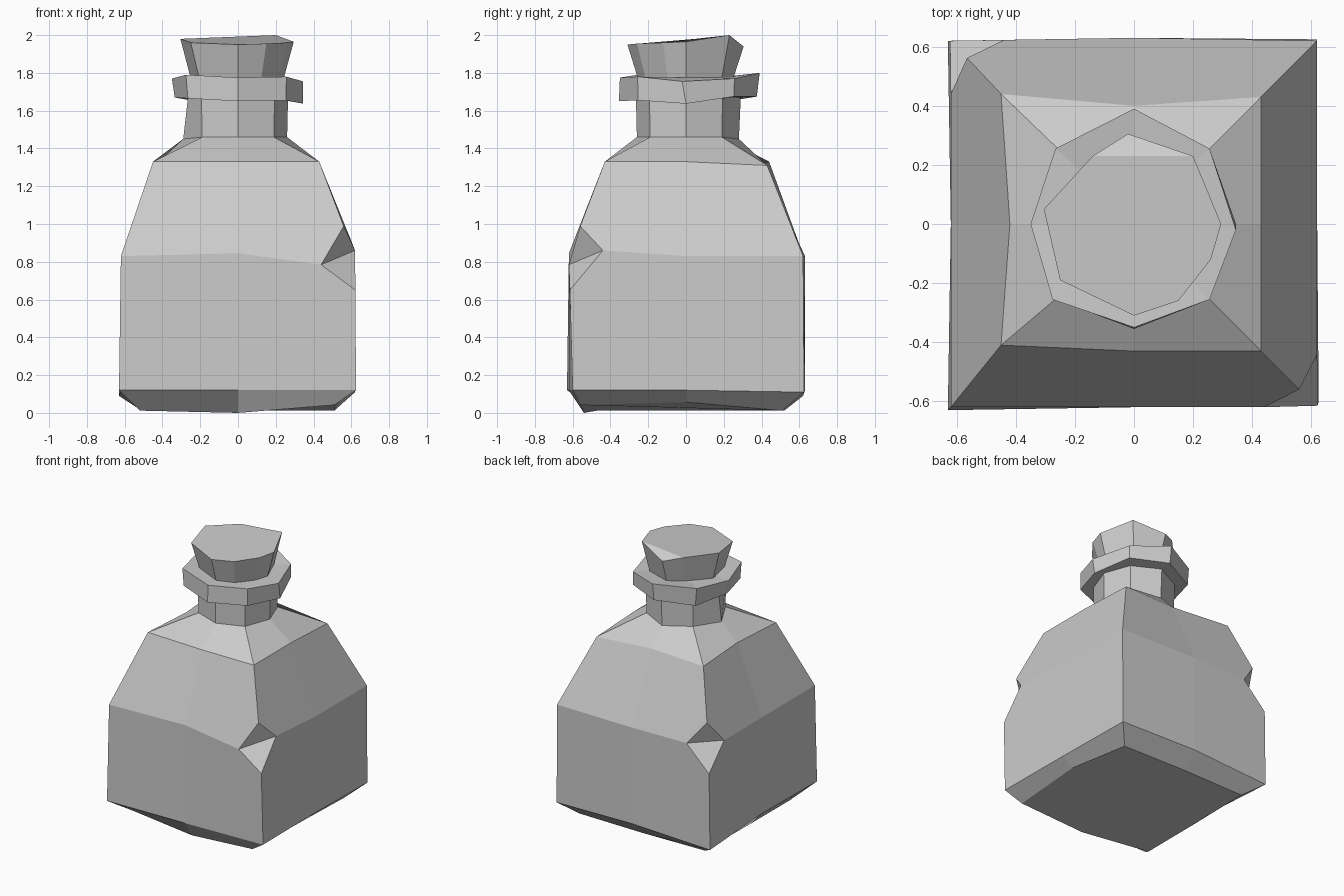
import bpy
import bmesh
from mathutils import Vector

cube = bpy.data.objects.get("Cube")
if cube:
    bpy.data.objects.remove(cube, do_unlink=True)

# One plain grey for the whole bottle
GREY = (0.604, 0.604, 0.604, 1.0)
stone_grey = bpy.data.materials.new("stone_grey")
stone_grey.use_nodes = True
stone_grey.diffuse_color = GREY
shader = next(n for n in stone_grey.node_tree.nodes if n.type == 'BSDF_PRINCIPLED')
shader.inputs["Base Color"].default_value = GREY

# Ring order, counter-clockwise from the front corner on the model's right
ORDER = ["front_right", "front", "front_left", "left",
         "back_left", "back", "back_right", "right"]


def ring(half, z, diagonal=1.0, **nudges):
    """Eight points: square when diagonal is 1, octagon when about 0.7."""
    points = []
    for name in ORDER:
        x = half * (("left" in name) - ("right" in name))
        y = half * (("back" in name) - ("front" in name))
        # "front_right" and "back_left" style names are the corners
        scale = diagonal if "_" in name else 1.0
        point = Vector((x * scale, y * scale, z))
        points.append(point + Vector(nudges.get(name, (0, 0, 0))))
    return points


def loft(rings):
    """Join rings with quads and cap both ends."""
    bm = bmesh.new()
    loops = [[bm.verts.new(p) for p in points] for points in rings]
    for low, high in zip(loops, loops[1:]):
        count = len(low)
        for i in range(count):
            j = (i + 1) % count
            bm.faces.new((low[i], low[j], high[j], high[i]))
    bm.faces.new(reversed(loops[0]))
    top = bm.faces.new(loops[-1])
    return bm, loops, top


def finish(bm, name):
    bmesh.ops.recalc_face_normals(bm, faces=bm.faces)
    mesh = bpy.data.meshes.new(name)
    bm.to_mesh(mesh)
    bm.free()
    mesh.materials.append(stone_grey)
    obj = bpy.data.objects.new(name, mesh)
    bpy.context.collection.objects.link(obj)
    return obj


# Square body, sloped shoulder and eight-sided neck
body, loops, top = loft([
    ring(0.51, 0.012, front_right=(-0.01, 0.04, 0), front_left=(0, -0.05, 0.03),
         front=(0, -0.03, -0.012), left=(0.03, 0, 0.045),
         back=(0, 0.01, 0), right=(-0.02, 0, 0.01)),
    ring(0.62, 0.12, front_right=(-0.01, -0.01, 0), front_left=(0.005, 0.02, 0),
         back_right=(-0.01, 0, -0.03), back_left=(0, 0.005, -0.01),
         back=(0, 0.01, 0)),
    ring(0.62, 0.83, front=(0, 0, 0.015), back=(0, 0.01, 0)),
    ring(0.43, 1.33, front_right=(-0.02, 0.02, 0), back_left=(0, 0, -0.02),
         back_right=(-0.02, 0.01, 0), back=(0, -0.03, -0.005),
         right=(0.01, 0, 0)),
    ring(0.26, 1.46, 0.73, right=(-0.03, 0, -0.01), back=(0, 0.02, -0.01)),
    ring(0.265, 1.67, 0.73, back=(0, 0.025, 0)),
])

# Chips broken out of two opposite vertical edges
chipped = [loops[2][ORDER.index(c)] for c in ("front_left", "back_right")]
chips = bmesh.ops.bevel(body, geom=chipped, offset=0.18, offset_type='OFFSET',
                        segments=1, profile=0.5, affect='VERTICES')
for face in list(chips["faces"]):
    if len(face.verts) != 4:
        continue
    bottom, side_a, side_b, peak = sorted(face.verts, key=lambda v: v.co.z)
    if bottom.co.x > 0:
        for v in (side_a, side_b):
            v.co.z += -0.05 if abs(v.co.y) > abs(v.co.x) else 0.03
    bmesh.utils.face_split(face, side_a, side_b)
finish(body, "bottle_body")

# Uneven collar around the mouth
collar, loops, top = loft([
    ring(0.26, 1.665, 0.73),
    ring(0.345, 1.655, 0.74, right=(0.01, 0, 0.015), left=(0, 0, -0.018),
         back=(0, 0.03, 0.02), front=(0, -0.01, -0.005),
         front_right=(-0.01, 0, 0.01), back_left=(0, 0, 0.02)),
    ring(0.35, 1.77, 0.73, back=(0, 0.04, 0.03), front=(0, 0, 0.005),
         front_right=(-0.02, 0, 0.02), front_left=(0, 0, 0.01),
         left=(-0.005, -0.02, -0.015), back_right=(-0.01, 0, 0.015)),
    ring(0.25, 1.775, 0.73),
])
finish(collar, "mouth_collar")

# Rough cork, flaring towards an uneven top
rim = [Vector(p) for p in (
    (-0.25, -0.19, 1.96), (0, -0.31, 1.95), (0.15, -0.26, 1.955),
    (0.26, -0.12, 1.96), (0.295, 0, 1.965), (0.2, 0.23, 2.0),
    (-0.02, 0.305, 1.94), (-0.14, 0.23, 1.97), (-0.305, 0.05, 1.98))]
foot = [Vector((p.x * 0.82, p.y * 0.82, 1.77)) for p in rim]
cork, loops, top = loft([foot, rim])
bmesh.utils.face_split(top, loops[1][5], loops[1][7])
finish(cork, "cork")
